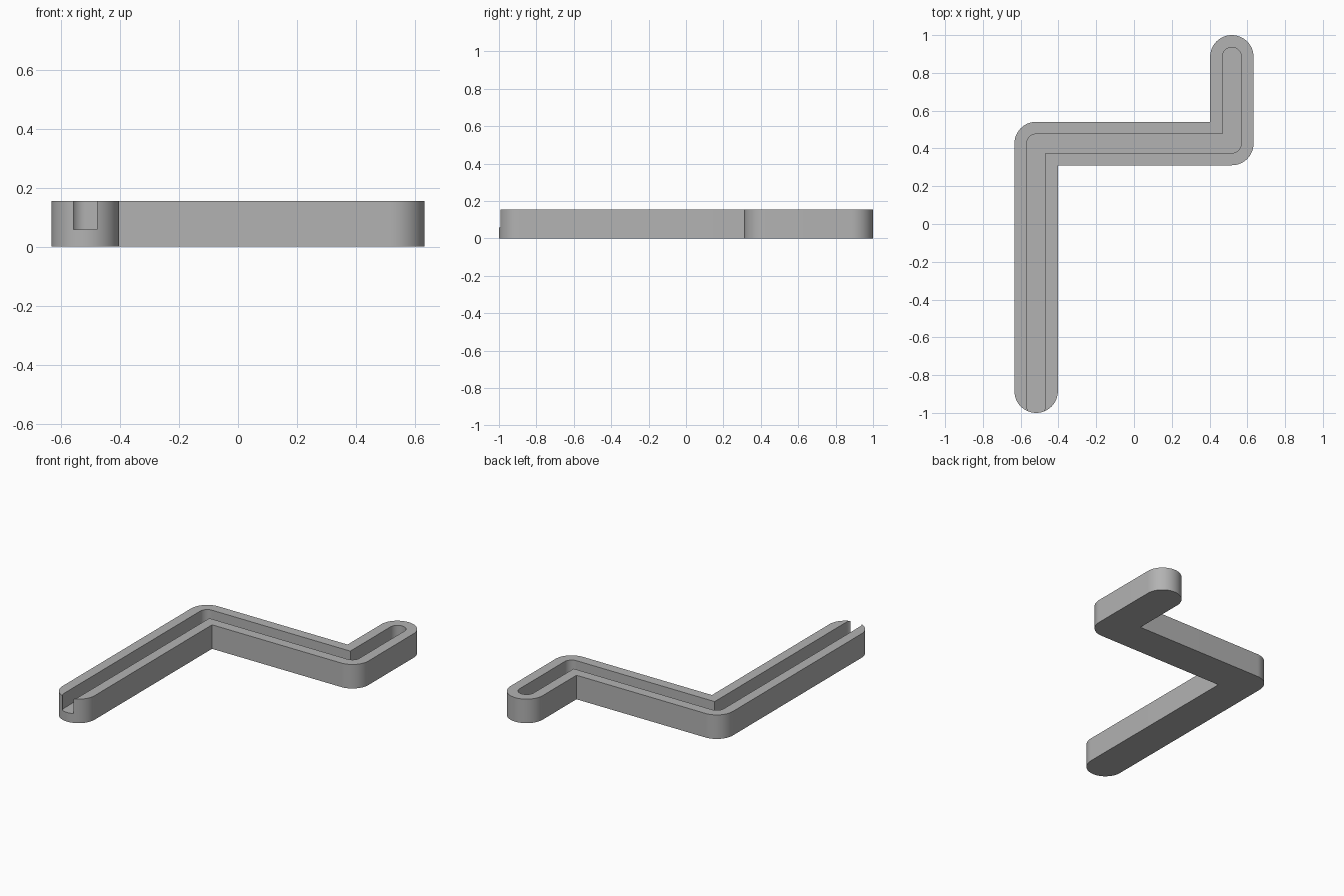
import bpy, bmesh, math
from mathutils import Vector

cube = bpy.data.objects.get("Cube")
if cube:
    bpy.data.objects.remove(cube, do_unlink=True)

X, Y_BEND, Y_TIP = 0.518, 0.426, 0.885
OUTER_R, SLOT_R = 0.115, 0.05
HEIGHT, FLOOR = 0.155, 0.059


def stroke_outline(path, r, steps=16):
    """Offset a path on both sides: round outer corners and ends, sharp inner corners."""
    loop = path + path[-2:0:-1]
    pts = []
    for i, p in enumerate(loop):
        before = (p - loop[i - 1]).normalized()
        after = (loop[(i + 1) % len(loop)] - p).normalized()
        n1, n2 = Vector((before.y, -before.x)), Vector((after.y, -after.x))
        cross = before.x * after.y - before.y * after.x
        if before.dot(after) < -0.99:
            turn = math.pi
        else:
            turn = math.atan2(cross, before.dot(after))
        if turn < 0:
            pts.append(p + (n1 + n2) * r / (1 + n1.dot(n2)))
            continue
        start = math.atan2(n1.y, n1.x)
        count = round(steps * turn / (math.pi / 2))
        for k in range(count + 1):
            a = start + turn * k / count
            pts.append(p + Vector((math.cos(a), math.sin(a))) * r)
    return pts


def extruded(name, pts, z0, z1):
    bm = bmesh.new()
    face = bm.faces.new([bm.verts.new((p.x, p.y, z0)) for p in pts])
    top = bmesh.ops.extrude_face_region(bm, geom=[face])["geom"]
    verts = [g for g in top if isinstance(g, bmesh.types.BMVert)]
    bmesh.ops.translate(bm, verts=verts, vec=(0, 0, z1 - z0))
    bmesh.ops.recalc_face_normals(bm, faces=bm.faces)
    mesh = bpy.data.meshes.new(name)
    bm.to_mesh(mesh)
    bm.free()
    obj = bpy.data.objects.new(name, mesh)
    bpy.context.collection.objects.link(obj)
    return obj


def route(y_start):
    return [Vector(p) for p in ((-X, y_start), (-X, Y_BEND), (X, Y_BEND), (X, Y_TIP))]


# Z-shaped body, and a slot that breaks out through the front end
channel = extruded("channel_body", stroke_outline(route(-Y_TIP), OUTER_R), 0, HEIGHT)
cutter = extruded("slot_cutter", stroke_outline(route(-0.962), SLOT_R), FLOOR, HEIGHT * 2)
cutter.hide_render = True

grey = bpy.data.materials.new("plain_grey")
grey.use_nodes = True
colour = (0.45, 0.45, 0.45, 1)
grey.diffuse_color = colour
grey.node_tree.nodes["Principled BSDF"].inputs["Base Color"].default_value = colour
for obj in (channel, cutter):
    obj.data.materials.append(grey)

# Cut the slot
cut = channel.modifiers.new("slot", 'BOOLEAN')
cut.operation = 'DIFFERENCE'
cut.solver = 'EXACT'
cut.object = cutter
bpy.ops.object.select_all(action='DESELECT')
channel.select_set(True)
bpy.context.view_layer.objects.active = channel
bpy.ops.object.modifier_apply(modifier=cut.name)
bpy.data.objects.remove(cutter, do_unlink=True)
bpy.ops.object.shade_smooth_by_angle(angle=math.radians(30))
